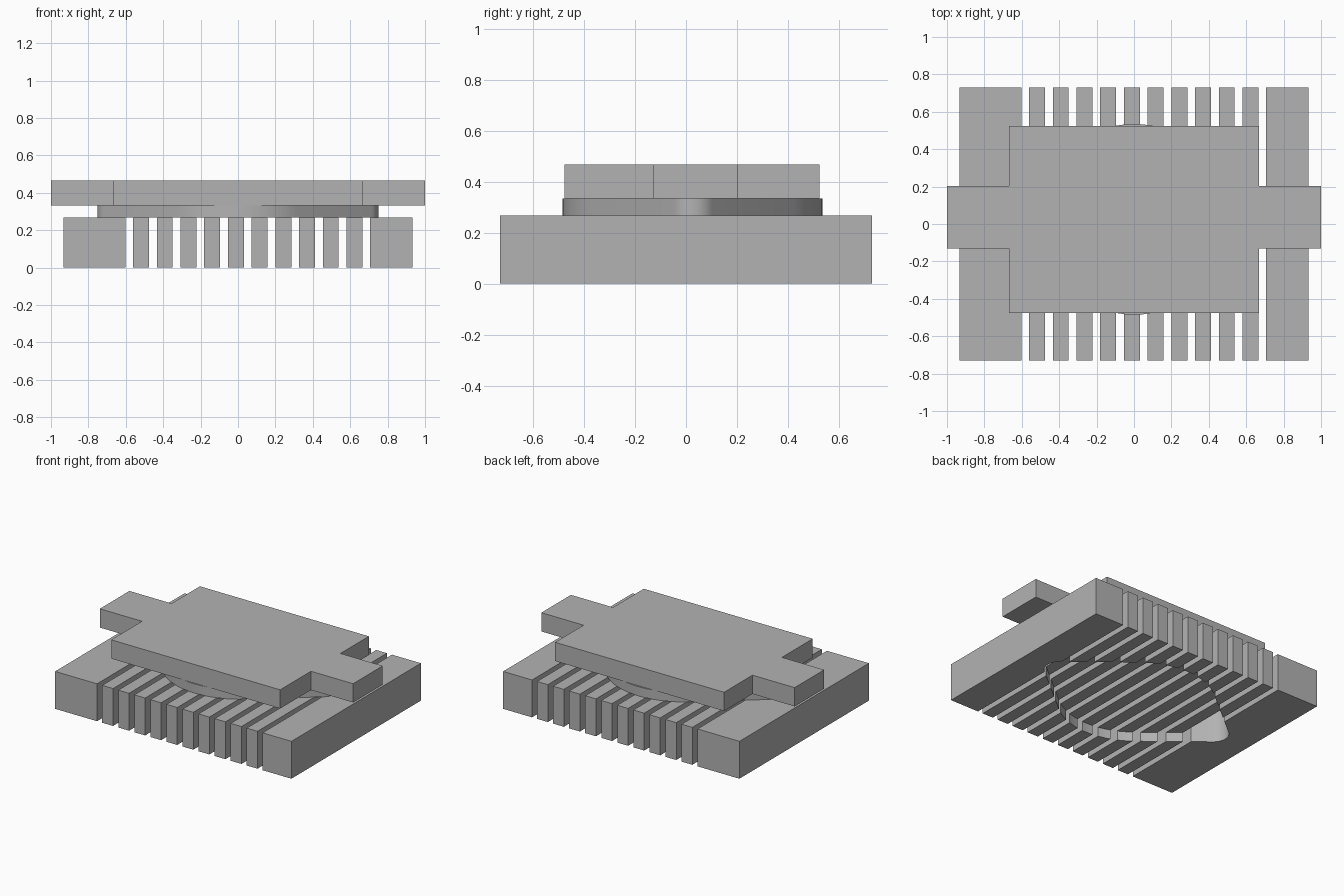
import bpy
import bmesh
from math import asin, sin, cos, pi

cube = bpy.data.objects.get("Cube")
if cube:
    bpy.data.objects.remove(cube, do_unlink=True)

GREY = (0.45, 0.45, 0.45, 1)
grey = bpy.data.materials.new("plain grey")
grey.use_nodes = True
grey.diffuse_color = GREY
grey.node_tree.nodes["Principled BSDF"].inputs["Base Color"].default_value = GREY


def prism(name, outline, z0, z1):
    """Extrude a flat outline from z0 up to z1."""
    bm = bmesh.new()
    face = bm.faces.new([bm.verts.new((x, y, z0)) for x, y in outline])
    top = bmesh.ops.extrude_face_region(bm, geom=[face])["geom"]
    moved = [v for v in top if isinstance(v, bmesh.types.BMVert)]
    bmesh.ops.translate(bm, verts=moved, vec=(0, 0, z1 - z0))
    bmesh.ops.recalc_face_normals(bm, faces=bm.faces)
    mesh = bpy.data.meshes.new(name)
    bm.to_mesh(mesh)
    bm.free()
    mesh.materials.append(grey)
    obj = bpy.data.objects.new(name, mesh)
    bpy.context.collection.objects.link(obj)
    return obj


def bar(name, x0, x1, half_y, z1):
    return prism(name, [(x0, -half_y), (x1, -half_y), (x1, half_y), (x0, half_y)], 0, z1)


def flange_outline(half_x, radius, tip, cy, steps=14):
    """Large central disc joined by tangents to two small end discs."""
    c = half_x - tip
    a = pi / 2 - asin((radius - tip) / c)   # normal angle of the tangents
    pts = []
    for cx, r, start, end in ((c, tip, -a, a), (0, radius, a, pi - a),
                              (-c, tip, pi - a, pi + a), (0, radius, pi + a, 2 * pi - a)):
        for i in range(steps + 1):
            t = start + (end - start) * i / steps
            pts.append((cx + r * cos(t), cy + r * sin(t)))
    return pts


def cut(obj, cutter):
    mod = obj.modifiers.new("pocket", 'BOOLEAN')
    mod.operation = 'DIFFERENCE'
    mod.solver = 'EXACT'
    mod.object = cutter
    bpy.context.view_layer.objects.active = obj
    bpy.ops.object.modifier_apply(modifier=mod.name)


BASE_TOP, FLANGE_TOP, PLATE_TOP = 0.267, 0.333, 0.467
HALF_Y = 0.73
outline = flange_outline(0.75, 0.51, 0.1, 0.025)

# Side blocks and the row of separate fins
left_block = bar("left_block", 0.705, 0.933, HALF_Y, BASE_TOP)
right_block = bar("right_block", -0.933, -0.602, HALF_Y, BASE_TOP)
fins = [bar(f"fin_{i + 1}", x, x + 0.085, HALF_Y, BASE_TOP)
        for i, x in enumerate(-0.561 + 0.1268 * n for n in range(10))]

# Shallow pocket under the fins, full-depth notch in the right block
shallow = prism("shallow_cutter", outline, -0.1, 0.067)
deep = prism("deep_cutter", outline, -0.1, 0.4)
for part in fins + [left_block]:
    cut(part, shallow)
cut(right_block, deep)
for helper in (shallow, deep):
    bpy.data.objects.remove(helper, do_unlink=True)

# Rounded rhombic flange
flange = prism("flange", outline, BASE_TOP, FLANGE_TOP)

# Top plate with a tab on each side
Y0, Y1, T0, T1 = -0.477, 0.523, -0.13, 0.203
half = [(0.667, Y0), (0.667, T0), (1, T0), (1, T1), (0.667, T1), (0.667, Y1)]
prism("top_plate", half + [(-x, y) for x, y in reversed(half)], FLANGE_TOP, PLATE_TOP)

# Smooth the curved walls, keep the edges sharp
bpy.ops.object.select_all(action='DESELECT')
for part in fins + [left_block, right_block, flange]:
    part.select_set(True)
bpy.context.view_layer.objects.active = flange
bpy.ops.object.shade_smooth_by_angle(angle=0.5)
